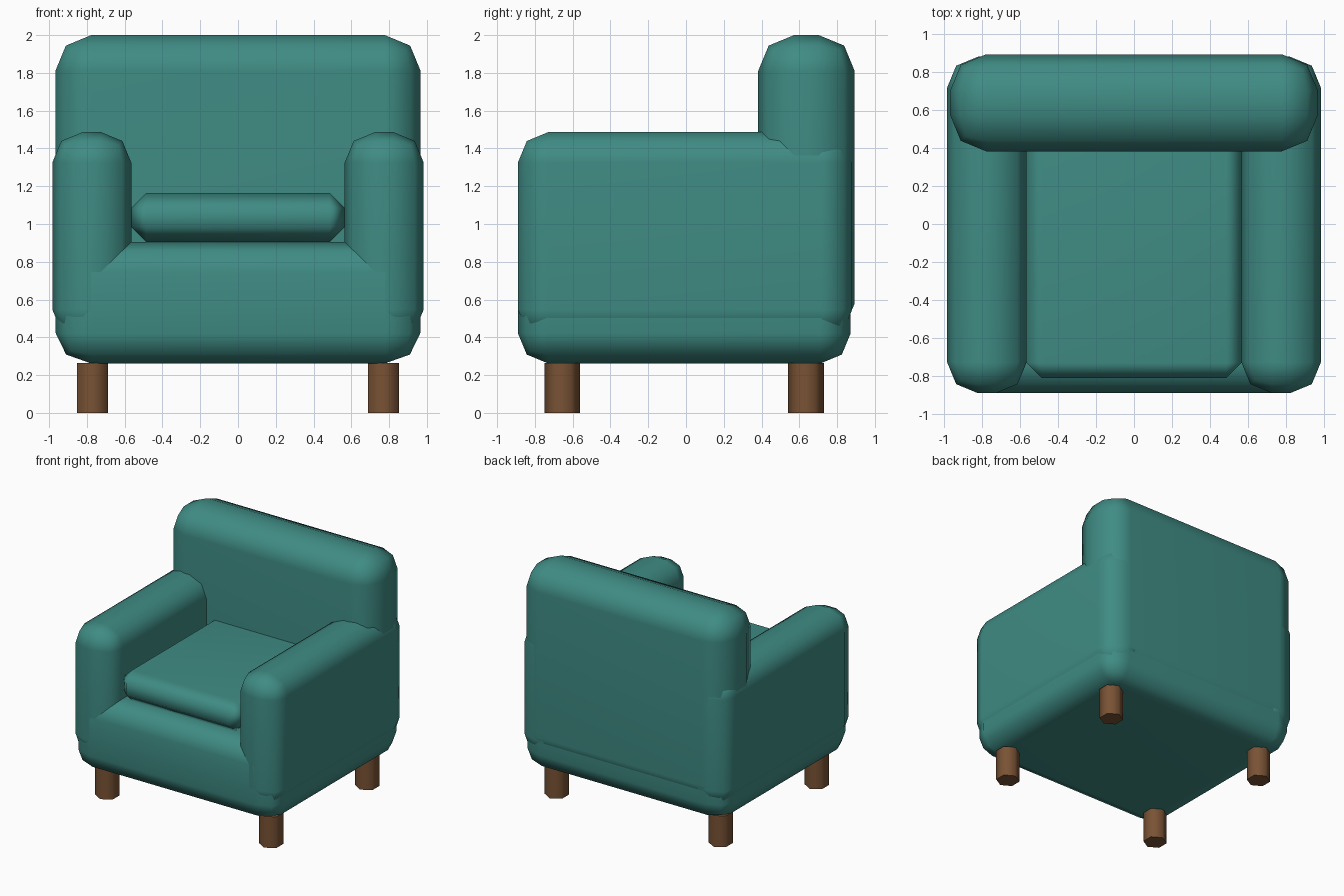
import bpy, bmesh, math
from mathutils import Vector

if "Cube" in bpy.data.objects:
    bpy.data.objects.remove(bpy.data.objects["Cube"])


def material(name, rgb):
    m = bpy.data.materials.new(name)
    m.diffuse_color = (*rgb, 1)
    m.use_nodes = True
    m.node_tree.nodes["Principled BSDF"].inputs["Base Color"].default_value = m.diffuse_color
    return m


FABRIC = material("teal_fabric", (0.05, 0.26, 0.23))
WOOD = material("brown_wood", (0.19, 0.085, 0.035))


def finish(bm, name, mat, angle):
    bmesh.ops.recalc_face_normals(bm, faces=bm.faces)
    mesh = bpy.data.meshes.new(name)
    bm.to_mesh(mesh)
    bm.free()
    mesh.materials.append(mat)
    ob = bpy.data.objects.new(name, mesh)
    bpy.context.collection.objects.link(ob)
    bpy.ops.object.select_all(action='DESELECT')
    ob.select_set(True)
    bpy.context.view_layer.objects.active = ob
    bpy.ops.object.shade_smooth_by_angle(angle=math.radians(angle))
    return ob


def padded_box(name, lo, hi, bevel, segments=2, stretch_x=1.0):
    """Rounded box between two corners; stretch_x widens the rounding along x."""
    lo, hi = Vector(lo), Vector(hi)
    size, centre = hi - lo, (lo + hi) / 2
    bm = bmesh.new()
    bmesh.ops.create_cube(bm, size=1)
    bmesh.ops.scale(bm, vec=(size.x / stretch_x, size.y, size.z), verts=bm.verts)
    bmesh.ops.bevel(bm, geom=bm.edges[:], offset=bevel, segments=segments,
                    profile=0.5, affect='EDGES', clamp_overlap=True)
    bmesh.ops.scale(bm, vec=(stretch_x, 1, 1), verts=bm.verts)
    bmesh.ops.translate(bm, vec=centre, verts=bm.verts)
    ob = finish(bm, name, FABRIC, 60)
    # keep the large panels flat-looking
    wn = ob.modifiers.new("flat_panels", 'WEIGHTED_NORMAL')
    wn.keep_sharp = True
    return ob


# Upholstered body
padded_box("seat_base", (-0.965, -0.89, 0.262), (0.965, 0.872, 0.905), 0.16, stretch_x=1.17)
padded_box("backrest", (-0.967, 0.382, 0.39), (0.967, 0.893, 2.0), 0.19)
padded_box("seat_cushion", (-0.565, -0.81, 0.905), (0.565, 0.5, 1.165), 0.08, segments=1)

# Armrests
for side, sx in (("left", -1), ("right", 1)):
    xs = sorted((sx * 0.565, sx * 0.983))
    padded_box(side + "_arm", (xs[0], -0.89, 0.385), (xs[1], 0.88, 1.487), 0.162)

# Six-sided legs
LEG_TOP = 0.265
for side, sx in (("left", -1), ("right", 1)):
    for end, y in (("front", -0.655), ("back", 0.635)):
        bm = bmesh.new()
        bmesh.ops.create_cone(bm, cap_ends=True, segments=6, radius1=0.095,
                              radius2=0.095, depth=LEG_TOP)
        # points of the hexagon lie along y
        if max(v.co.y for v in bm.verts) < 0.09:
            for v in bm.verts:
                v.co.x, v.co.y = -v.co.y, v.co.x
        bmesh.ops.translate(bm, vec=(sx * 0.77, y, LEG_TOP / 2), verts=bm.verts)
        finish(bm, f"{end}_{side}_leg", WOOD, 65)
